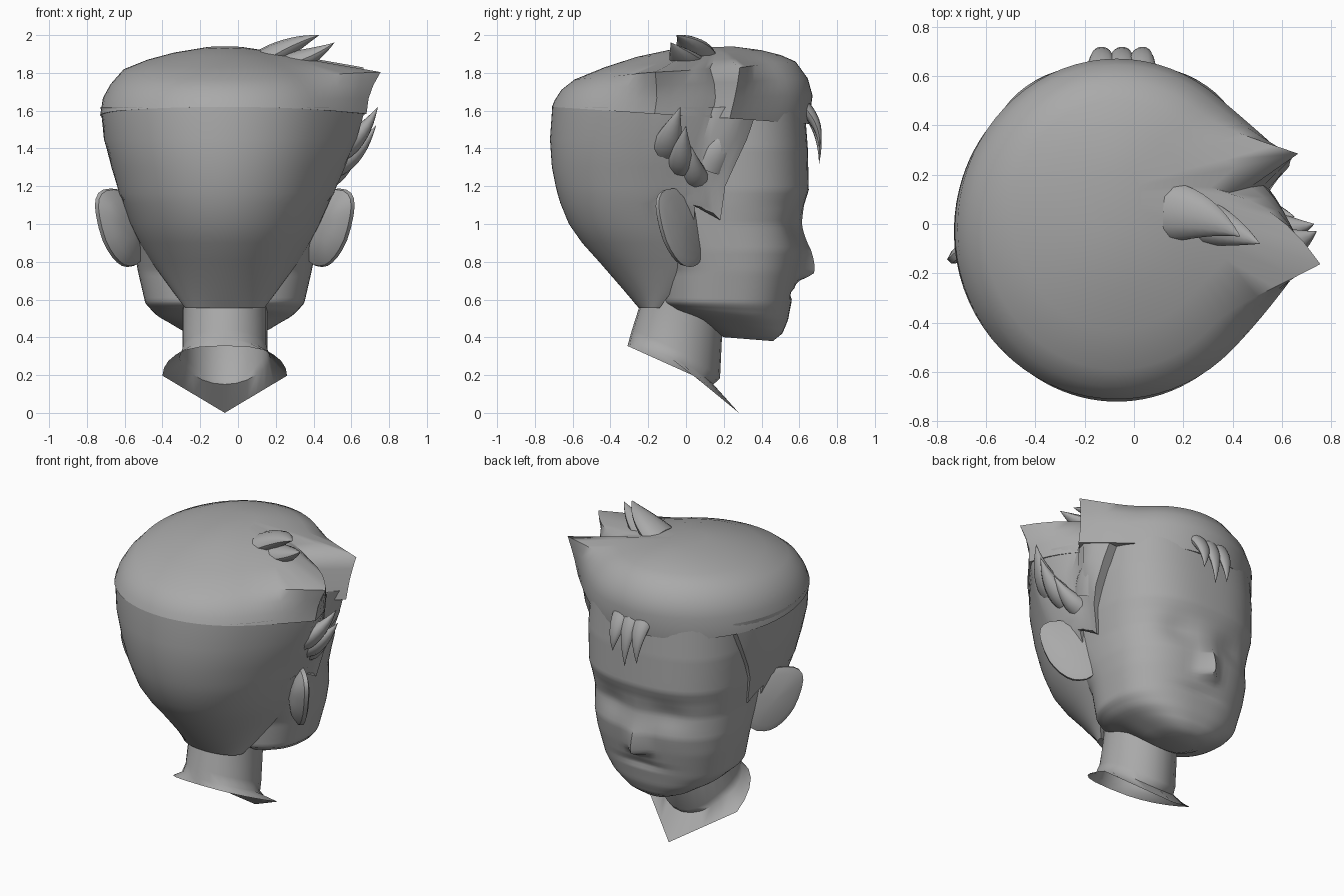
import bpy
from math import sin, cos, pi, radians, degrees, exp, asin, copysign
from mathutils import Vector

if "Cube" in bpy.data.objects:
    bpy.data.objects.remove(bpy.data.objects["Cube"])

CX = -0.07  # symmetry plane of the head

clay = bpy.data.materials.new("plain grey")
clay.use_nodes = True
clay.diffuse_color = (0.4, 0.4, 0.4, 1)
clay.node_tree.nodes["Principled BSDF"].inputs["Base Color"].default_value = (0.4, 0.4, 0.4, 1)


def loft(name, rings, closed=True, start=False, end=False, angle=40):
    """Skin a list of equally long rings, optionally filling the ends."""
    n = len(rings[0])
    verts = [tuple(p) for r in rings for p in r]
    faces = []
    for k in range(len(rings) - 1):
        for i in range(n if closed else n - 1):
            j = (i + 1) % n
            faces.append((k * n + i, k * n + j, k * n + n + j, k * n + n + i))
    if start:
        faces.append(tuple(reversed(range(n))))
    if end:
        faces.append(tuple(range(len(verts) - n, len(verts))))
    mesh = bpy.data.meshes.new(name)
    mesh.from_pydata(verts, [], faces)
    mesh.materials.append(clay)
    ob = bpy.data.objects.new(name, mesh)
    bpy.context.collection.objects.link(ob)
    bpy.ops.object.select_all(action="DESELECT")
    ob.select_set(True)
    bpy.context.view_layer.objects.active = ob
    # consistent outward normals, then smooth shading
    bpy.ops.object.mode_set(mode="EDIT")
    bpy.ops.mesh.select_all(action="SELECT")
    bpy.ops.mesh.normals_make_consistent(inside=False)
    bpy.ops.object.mode_set(mode="OBJECT")
    bpy.ops.object.shade_smooth_by_angle(angle=radians(angle))


def power(v, e):
    return copysign(abs(v) ** e, v)


def table(rows, z):
    """Linear lookup of a profile table by its first column."""
    for a, b in zip(rows, rows[1:]):
        if z <= b[0]:
            f = (z - a[0]) / (b[0] - a[0])
            return [p + (q - p) * f for p, q in zip(a, b)]
    return list(rows[-1])


def turn(n):
    return [2 * pi * i / n for i in range(n)]


# Face and skull: height, half width, front, back, rise towards the back
FACE = [(0.38, 0.12, 0.46, 0.20, 0.08), (0.42, 0.25, 0.51, 0.04, 0.17),
        (0.49, 0.36, 0.54, -0.08, 0.09), (0.57, 0.42, 0.555, -0.13, 0.02),
        (0.75, 0.46, 0.595, -0.14, 0), (0.86, 0.48, 0.615, -0.2, 0),
        (1.0, 0.495, 0.61, -0.3, 0), (1.1, 0.51, 0.625, -0.3, 0),
        (1.18, 0.52, 0.65, -0.3, 0), (1.4, 0.53, 0.645, -0.3, 0), (1.6, 0.52, 0.63, -0.3, 0)]


def face_ring(z):
    _, rx, yf, yb, rise = table(FACE, z)
    ring = []
    for t in turn(64):
        x = rx * power(cos(t), 0.8)
        y = (yf + yb) / 2 + (yf - yb) / 2 * power(sin(t), 0.8)
        if sin(t) > 0:  # nose, eye hollows and mouth
            drop = 0.2 if z > 0.74 else 0.04
            y += 0.085 * exp(-(x / 0.055) ** 2 - ((z - 0.74) / drop) ** 2 * 1.6)
            y -= 0.03 * exp(-((abs(x) - 0.2) / 0.12) ** 2 - ((z - 1.0) / 0.09) ** 2)
            y -= 0.02 * exp(-(x / 0.15) ** 2 - ((z - 0.63) / 0.018) ** 2)
        ring.append((CX + x, y, z + rise * (yf - y)))
    return ring


loft("face", [face_ring(0.38 + 0.02 * k) for k in range(62)], start=True, end=True, angle=50)


# Neck, flaring into a pointed collar that stays open below
def collar_z(y):
    return 0.215 - 0.45 * y - 0.37 * max(0, y - 0.04)


def neck_ring(rx, back, front, z):
    pts = []
    for t in turn(24):
        y = (back + front) / 2 + (front - back) / 2 * sin(t)
        pts.append((CX + rx * cos(t), y, z(y)))
    return pts


collar = []
for t in turn(24):
    c, s = cos(t), sin(t)
    if s > 0:
        u = c / (abs(c) + s)
        x, y = 0.33 * u, 0.04 + 0.24 * (1 - abs(u))
    else:
        x, y = 0.33 * power(c, 0.7), 0.04 + 0.35 * s
    collar.append((CX + x, y, max(0, collar_z(y))))
loft("neck", [neck_ring(0.225, -0.235, 0.2, lambda y: 0.6),
              neck_ring(0.225, -0.285, 0.18, lambda y: collar_z(y) + 0.1),
              neck_ring(0.24, -0.3, 0.145, lambda y: collar_z(y) + 0.04), collar], angle=60)


# Hair swept to two sharp points on the left side, as a radius by direction
def sweep(deg):
    if -45 <= deg <= -10:
        return 1 / cos(radians(deg + 45))
    if -10 < deg <= 15:
        return 1.22 - 0.27 * (deg + 10) / 25
    if 15 < deg <= 20:
        return 0.95 + 0.23 * (deg - 15) / 5
    if 20 < deg <= 52:
        return 1 / cos(radians(deg - 52))
    return 1


# Hair at the back and sides: height, half width, centre, back, hairline, sweep strength
BACK = [(0.555, 0.21, -0.15, -0.25, -0.14, 0), (0.65, 0.28, -0.08, -0.33, -0.07, 0),
        (0.8, 0.39, 0.0, -0.46, 0.01, 0), (0.9, 0.45, 0.0, -0.55, 0.03, 0),
        (1.0, 0.50, -0.02, -0.62, 0.04, 0.05), (1.11, 0.54, -0.02, -0.665, 0.05, 0.15),
        (1.16, 0.56, -0.02, -0.68, 0.18, 0.2), (1.2, 0.57, -0.02, -0.69, 0.2, 0.25),
        (1.3, 0.6, -0.02, -0.71, 0.24, 0.35), (1.45, 0.64, -0.02, -0.72, 0.31, 0.5),
        (1.62, 0.658, -0.02, -0.708, 0.37, 0.7)]
shell = []
for z, rx, yc, yb, line, w in BACK:
    reach = asin((line - yc) / 0.67)
    pts = []
    for i in range(73):
        t = reach + (-pi - 2 * reach) * i / 72
        k = 1 + (sweep(degrees(t)) - 1) * w
        y = yc + k * sin(t) * (0.67 if sin(t) > 0 else yc - yb)
        # the sideburn runs down to a point
        dip = 0.14 * min(1, max(0, (y - 0.05) / 0.13)) if z == 1.16 else 0
        pts.append((CX + (rx * k - dip * 0.2) * cos(t), y, z - dip))
    # edges turned in to the skin
    ends = [(CX + (p[0] - CX) * 0.85, p[1] - 0.01, p[2]) for p in (pts[0], pts[-1])]
    shell.append([ends[0]] + pts + [ends[1]])
loft("back_hair", shell, closed=False, start=True, angle=45)

# Top hair: half width, back, front, height at back, height at front, sweep strength
TOP = [(0.5, -0.5, 0.58, 1.62, 1.54, 0), (0.66, -0.71, 0.65, 1.62, 1.53, 0.7),
       (0.645, -0.695, 0.67, 1.655, 1.68, 0.9), (0.605, -0.66, 0.645, 1.71, 1.77, 1.45),
       (0.54, -0.59, 0.58, 1.765, 1.86, 2.5), (0.42, -0.43, 0.5, 1.83, 1.895, 1.2),
       (0.28, -0.26, 0.4, 1.885, 1.92, 0.4), (0.1, -0.05, 0.25, 1.93, 1.94, 0)]
cap = []
for rx, yb, yf, zb, zf, w in TOP:
    pts = []
    for d in range(-180, 180, 5):
        t = radians(d)
        k = 1 + (sweep(d) - 1) * w
        mid = (yf + yb) / 2
        f = (sin(t) + 1) / 2
        pts.append((CX + rx * k * cos(t), mid + (yf - yb) / 2 * k * sin(t), zb + (zf - zb) * f))
    cap.append(pts)
loft("top_hair", cap, start=True, end=True, angle=50)


# Loose locks: tapered along a bent path
def lock(name, base, bend, tip, wide, thin, across):
    a, b, c = Vector(base), Vector(bend), Vector(tip)
    rings = []
    for k in range(9):
        f = k / 8
        p = a * (1 - f) ** 2 + b * 2 * f * (1 - f) + c * f * f
        d = ((b - a) * (1 - f) + (c - b) * f).normalized()
        side = (Vector(across) - d * d.dot(Vector(across))).normalized()
        up = d.cross(side)
        s = max(0.01, 1 - f ** 1.5)
        rings.append([p + side * wide * s * cos(t) + up * thin * s * sin(t) for t in turn(12)])
    loft(name, rings, start=True, end=True)


Y = (0, 1, 0)
X = (1, 0, 0)
lock("crown_lock_large", (0.15, 0.05, 1.87), (0.3, 0.04, 1.96), (0.43, -0.05, 2.0), 0.12, 0.065, Y)
lock("crown_lock_small", (0.28, 0.01, 1.85), (0.41, -0.03, 1.89), (0.51, -0.08, 1.96), 0.09, 0.06, Y)
lock("side_lock_upper", (0.54, -0.1, 1.4), (0.66, -0.09, 1.46), (0.74, -0.03, 1.62), 0.09, 0.07, Y)
lock("side_lock_middle", (0.52, -0.02, 1.32), (0.64, -0.03, 1.37), (0.73, 0.0, 1.52), 0.08, 0.07, Y)
lock("side_lock_lower", (0.48, 0.05, 1.25), (0.57, 0.04, 1.29), (0.65, 0.03, 1.41), 0.07, 0.06, Y)
lock("temple_lock", (0.47, 0.12, 1.3), (0.54, 0.2, 1.47), (0.51, 0.32, 1.55), 0.09, 0.06, Y)
for x, tip_z, label in ((-0.13, 1.36, "right"), (-0.05, 1.32, "middle"), (0.03, 1.4, "left")):
    lock("forehead_lock_" + label, (x, 0.625, 1.62), (x, 0.72, 1.52),
         (x * 1.1 + 0.01, 0.705, tip_z), 0.06, 0.035, X)


# Ears: shallow cups flaring outwards and back
def ear(name, side):
    rings = []
    for s, depth in ((0.02, -0.02), (0.8, -0.015), (1, 0), (0.97, 0.03), (0.7, 0.07), (0.3, 0.09)):
        pts = []
        for t in turn(24):
            u = (0.15 + 0.03 * sin(t)) * s * power(cos(t), 0.85)
            if u < 0:  # the inner side runs on into the head
                u *= 1.25
            v = 0.208 * s * power(sin(t), 0.85)
            tilt = 0.045 * sin(t) * s
            pts.append((CX + side * (0.56 + 0.72 * u + tilt - 0.5 * depth),
                        -0.025 - 0.66 * u - 0.68 * depth - tilt, 0.98 + v))
        rings.append(pts)
    loft(name, rings, start=True, end=True, angle=35)


ear("left_ear", 1)
ear("right_ear", -1)
